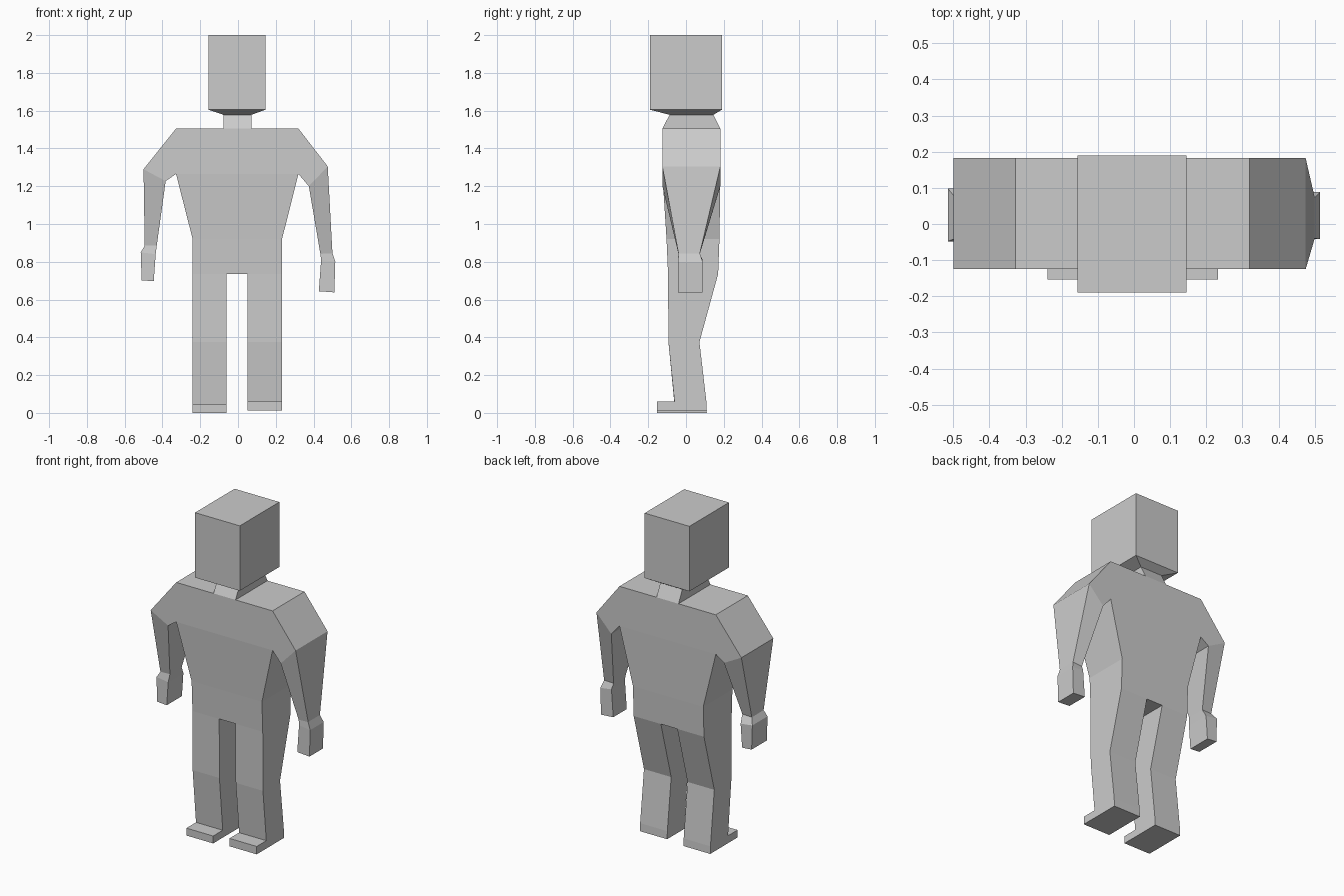
import bpy
import bmesh

cube = bpy.data.objects.get("Cube")
if cube:
    bpy.data.objects.remove(cube, do_unlink=True)

grey = bpy.data.materials.new("plain grey")
grey.use_nodes = True
colour = (0.6, 0.6, 0.6, 1)
grey.diffuse_color = colour
grey.node_tree.nodes["Principled BSDF"].inputs["Base Color"].default_value = colour


def loft(name, rings, cap_start=False, cap_end=False):
    """Join rings of points with flat faces, optionally closing the ends."""
    bm = bmesh.new()
    loops = [[bm.verts.new(p) for p in ring] for ring in rings]
    n = len(loops[0])
    for a, b in zip(loops, loops[1:]):
        for i in range(n):
            j = (i + 1) % n
            bm.faces.new((a[i], a[j], b[j], b[i]))
    if cap_start:
        bm.faces.new(loops[0][::-1])
    if cap_end:
        bm.faces.new(loops[-1])
    bmesh.ops.recalc_face_normals(bm, faces=bm.faces[:])
    mesh = bpy.data.meshes.new(name)
    bm.to_mesh(mesh)
    bm.free()
    mesh.materials.append(grey)
    obj = bpy.data.objects.new(name, mesh)
    bpy.context.collection.objects.link(obj)
    return obj


def level(z, x0, x1, y0, y1):
    """Horizontal rectangle."""
    return [(x0, y0, z), (x1, y0, z), (x1, y1, z), (x0, y1, z)]


def slant(outer, inner, y0, y1):
    """Rectangle spanned by two (x, z) points and a depth range."""
    return [(outer[0], y0, outer[1]), (inner[0], y0, inner[1]),
            (inner[0], y1, inner[1]), (outer[0], y1, outer[1])]


# Torso, from crotch to shoulders
FRONT, BACK = -0.125, 0.182
loft("torso", [
    level(0.735, -0.24, 0.233, -0.095, 0.17),
    level(0.92, -0.24, 0.233, -0.103, 0.177),
    level(1.265, -0.328, 0.32, FRONT, BACK),
    level(1.505, -0.328, 0.32, FRONT, BACK),
], cap_start=True, cap_end=True)

# Neck and head
neck_top = level(1.578, -0.077, 0.071, -0.087, 0.145)
loft("neck", [level(1.505, -0.077, 0.071, FRONT, BACK), neck_top])
loft("head", [
    neck_top,
    level(1.605, -0.156, 0.145, -0.19, 0.19),
    level(2.0, -0.156, 0.145, -0.19, 0.19),
], cap_end=True)


# Arms: shoulder, elbow, wrist, then the hand
def arm(side, shoulder_x, elbow, wrist, knuckles, fingers, hand_y):
    wrist_ring = slant(*wrist, -0.04, 0.073)
    loft(side + "_arm", [
        slant((shoulder_x, 1.505), (shoulder_x, 1.265), FRONT, BACK),
        slant(*elbow, FRONT, BACK),
        wrist_ring,
    ])
    loft(side + "_hand", [
        wrist_ring,
        slant(*knuckles, *hand_y),
        slant(*fingers, *hand_y),
    ], cap_end=True)


arm("right", -0.328,
    ((-0.5, 1.29), (-0.383, 1.227)),
    ((-0.494, 0.885), (-0.43, 0.887)),
    ((-0.515, 0.85), (-0.436, 0.84)),
    ((-0.51, 0.702), (-0.446, 0.697)), (-0.048, 0.098))
arm("left", 0.32,
    ((0.475, 1.305), (0.375, 1.2)),
    ((0.5, 0.845), (0.436, 0.842)),
    ((0.515, 0.8), (0.44, 0.81)),
    ((0.51, 0.638), (0.428, 0.644)), (-0.042, 0.088))


# Legs with feet: a side profile carried across the width
def leg(side, x0, x1, sole, instep):
    profile = [(-0.095, 0.735), (-0.093, 0.375), (-0.061, instep),
               (-0.153, instep), (-0.153, sole), (0.11, sole),
               (0.108, instep), (0.071, 0.375), (0.17, 0.735)]
    rings = [[(x, y, z) for y, z in profile] for x in (x0, x1)]
    loft(side + "_leg", rings, cap_start=True, cap_end=True)


leg("right", -0.24, -0.06, 0.0, 0.045)
leg("left", 0.05, 0.233, 0.012, 0.06)
